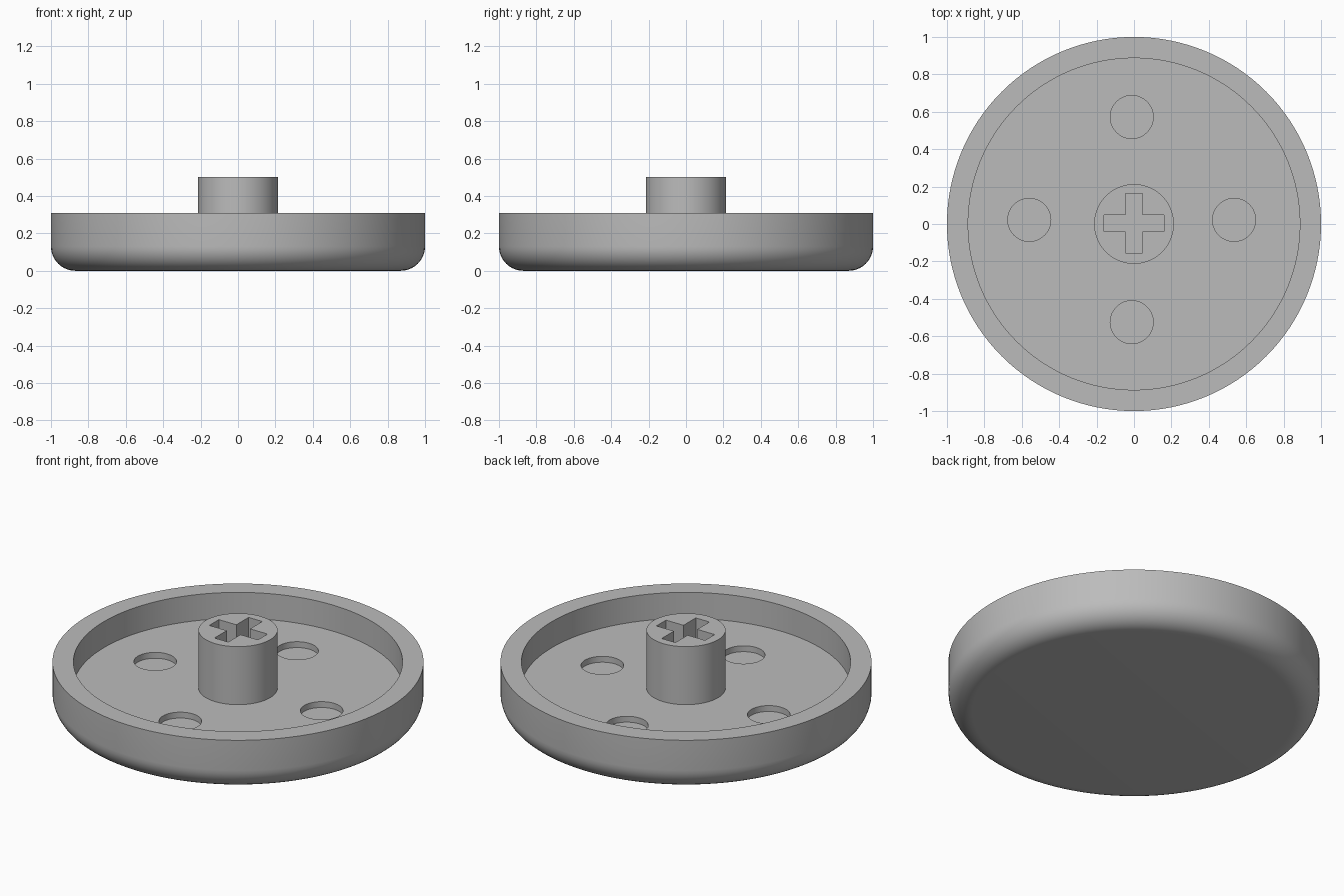
import bpy, bmesh, math

if "Cube" in bpy.data.objects:
    bpy.data.objects.remove(bpy.data.objects["Cube"])

SEG = 128
FLOOR_Z, RIM_Z, STEM_Z = 0.155, 0.31, 0.50
STEM_R, RECESS_R, FILLET = 0.213, 0.887, 0.13

grey = bpy.data.materials.new("plain grey")
grey.diffuse_color = (0.5, 0.5, 0.5, 1)
grey.use_nodes = True
grey.node_tree.nodes["Principled BSDF"].inputs["Base Color"].default_value = grey.diffuse_color


def make_object(name, bm):
    bmesh.ops.recalc_face_normals(bm, faces=bm.faces)
    mesh = bpy.data.meshes.new(name)
    bm.to_mesh(mesh)
    bm.free()
    mesh.materials.append(grey)
    obj = bpy.data.objects.new(name, mesh)
    bpy.context.collection.objects.link(obj)
    return obj


def lathe(name, profile):
    """Spin an (r, z) profile that starts and ends on the axis."""
    bm = bmesh.new()
    verts = [bm.verts.new((r, 0, z)) for r, z in profile]
    edges = [bm.edges.new(pair) for pair in zip(verts, verts[1:])]
    bmesh.ops.spin(bm, geom=verts + edges, cent=(0, 0, 0), axis=(0, 0, 1),
                   angle=math.tau, steps=SEG, use_merge=True)
    bmesh.ops.remove_doubles(bm, verts=bm.verts, dist=1e-5)
    return make_object(name, bm)


def prism(name, outline, z0, z1):
    """Extrude a flat outline between two heights."""
    bm = bmesh.new()
    face = bm.faces.new([bm.verts.new((x, y, z0)) for x, y in outline])
    out = bmesh.ops.extrude_face_region(bm, geom=[face])["geom"]
    top = [v for v in out if isinstance(v, bmesh.types.BMVert)]
    bmesh.ops.translate(bm, verts=top, vec=(0, 0, z1 - z0))
    return make_object(name, bm)


def cut(target, cutter):
    bpy.context.view_layer.objects.active = target
    mod = target.modifiers.new("cut", "BOOLEAN")
    mod.operation, mod.solver, mod.object = "DIFFERENCE", "EXACT", cutter
    bpy.ops.object.modifier_apply(modifier=mod.name)
    bpy.data.objects.remove(cutter)


# Dish with rounded lower edge, recessed floor and central stem
corner = [(1 - FILLET + FILLET * math.sin(a), FILLET - FILLET * math.cos(a))
          for a in (math.radians(9 * i) for i in range(11))]
body = lathe("dish_with_stem", [(0, 0)] + corner + [
    (1, RIM_Z), (RECESS_R, RIM_Z), (RECESS_R, FLOOR_Z),
    (STEM_R, FLOOR_Z), (STEM_R, STEM_Z), (0, STEM_Z)])

# Four shallow round pockets in the floor
for cx, cy in ((-0.56, 0.022), (0.535, 0.022), (-0.012, 0.572), (-0.012, -0.525)):
    ring = [(cx + 0.115 * math.cos(math.tau * i / 48),
             cy + 0.115 * math.sin(math.tau * i / 48)) for i in range(48)]
    cut(body, prism("pocket_cutter", ring, FLOOR_Z - 0.035, FLOOR_Z + 0.05))

# Cross-shaped socket in the stem
w, l = 0.045, 0.16
quarter = [(l, -w), (l, w), (w, w)]
cross = []
for k in range(4):
    c, s = round(math.cos(k * math.pi / 2)), round(math.sin(k * math.pi / 2))
    cross += [(c * x - s * y, s * x + c * y + 0.004) for x, y in quarter]
cut(body, prism("socket_cutter", cross, FLOOR_Z, STEM_Z + 0.05))

# Smooth round walls, crisp edges
bpy.ops.object.select_all(action="DESELECT")
body.select_set(True)
bpy.context.view_layer.objects.active = body
bpy.ops.object.shade_smooth_by_angle(angle=math.radians(30))
